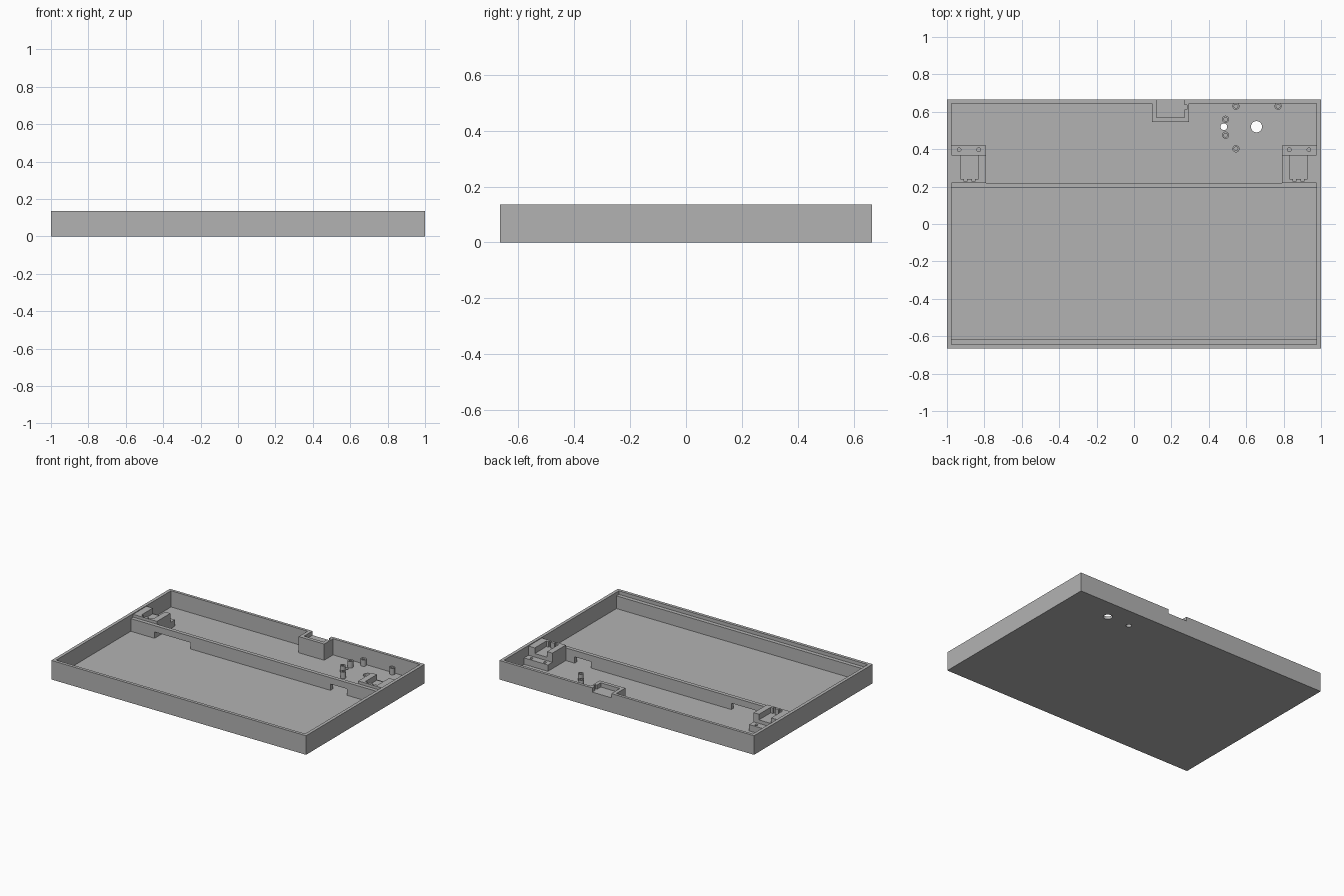
import bpy
import bmesh
from mathutils import Matrix

old = bpy.data.objects.get("Cube")
if old:
    bpy.data.objects.remove(old, do_unlink=True)

grey = bpy.data.materials.new("plain grey")
grey.use_nodes = True
colour = (0.45, 0.45, 0.45, 1)
grey.diffuse_color = colour
grey.node_tree.nodes["Principled BSDF"].inputs["Base Color"].default_value = colour

FLOOR = 0.02      # top of the tray floor
TOP = 0.135       # rim height
LEDGE = 0.11      # height of the panel supports


def finish(name, bm):
    mesh = bpy.data.meshes.new(name)
    bm.to_mesh(mesh)
    bm.free()
    mesh.materials.append(grey)
    obj = bpy.data.objects.new(name, mesh)
    bpy.context.collection.objects.link(obj)
    return obj


def box(name, x, y, z):
    """Box from (min, max) ranges on each axis."""
    bm = bmesh.new()
    size = [r[1] - r[0] for r in (x, y, z)]
    mid = [(r[1] + r[0]) / 2 for r in (x, y, z)]
    bmesh.ops.create_cube(bm, size=1, matrix=Matrix.Translation(mid) @ Matrix.Diagonal((*size, 1)))
    return finish(name, bm)


def cylinder(name, x, y, radius, z):
    bm = bmesh.new()
    bmesh.ops.create_cone(bm, cap_ends=True, segments=32, radius1=radius, radius2=radius,
                          depth=z[1] - z[0],
                          matrix=Matrix.Translation((x, y, (z[0] + z[1]) / 2)))
    return finish(name, bm)


def cut(obj, *cutters):
    """Subtract the cutters from the object, then remove them."""
    bpy.context.view_layer.objects.active = obj
    for cutter in cutters:
        cutter.hide_render = True
        mod = obj.modifiers.new("cut", "BOOLEAN")
        mod.operation = "DIFFERENCE"
        mod.solver = "EXACT"
        mod.object = cutter
        bpy.ops.object.modifier_apply(modifier=mod.name)
        bpy.data.objects.remove(cutter, do_unlink=True)


def smooth(obj):
    bpy.ops.object.select_all(action="DESELECT")
    obj.select_set(True)
    bpy.context.view_layer.objects.active = obj
    bpy.ops.object.shade_smooth_by_angle()


# Open tray with two floor holes and a rim notch at the back
tray = box("tray", (-1, 1), (-0.665, 0.665), (0, TOP))
cut(tray,
    box("inside", (-0.977, 0.977), (-0.643, 0.645), (FLOOR, 0.3)),
    box("rim_notch", (0.12, 0.27), (0.6, 0.7), (0.105, 0.3)),
    cylinder("small_hole", 0.48, 0.52, 0.018, (-0.1, 0.1)),
    cylinder("large_hole", 0.655, 0.52, 0.03, (-0.1, 0.1)))

# Ledge along the front wall
box("front_ledge", (-0.98, 0.98), (-0.645, -0.615), (0.015, LEDGE))

# Cross divider with two cable passages beneath it
divider = box("divider", (-0.98, 0.98), (0.193, 0.22), (0.015, LEDGE))
cut(divider,
    box("wide_passage", (-0.79, -0.51), (0.1, 0.3), (0, 0.065)),
    box("narrow_passage", (0.59, 0.72), (0.1, 0.3), (0, 0.065)))

# Hinge mounts: a tall pocketed block with a low screw step behind
for side, label in ((-1, "right"), (1, "left")):
    def span(a, b):
        return tuple(sorted((side * a, side * b)))

    block = box(label + "_mount", span(0.79, 0.98), (0.22, 0.37), (0.015, 0.13))
    cut(block, box("pocket", span(0.832, 0.928), (0.24, 0.4), (0.09, 0.3)))
    cut(block, *[box("slot", span(c - 0.008, c + 0.008), (0.226, 0.26), (0.09, 0.3))
                 for c in (0.858, 0.902)])
    step = box(label + "_mount_step", span(0.79, 0.98), (0.37, 0.42), (0.015, 0.065))
    cut(step, *[cylinder("screw_hole", side * c, 0.397, 0.01, (0.03, 0.1))
                for c in (0.83, 0.935)])

# Latch housing against the back wall, with a shallow open recess
latch = box("latch_housing", (0.095, 0.295), (0.545, 0.655), (0.015, TOP))
cut(latch,
    box("recess", (0.12, 0.27), (0.57, 0.7), (0.105, 0.3)),
    box("recess_notch", (0.255, 0.283), (0.612, 0.635), (0.105, 0.3)))

# Hollow screw posts
posts = [(0.49, 0.56), (0.49, 0.475), (0.545, 0.63), (0.77, 0.63), (0.545, 0.402)]
for i, (x, y) in enumerate(posts):
    post = cylinder("screw_post_%d" % (i + 1), x, y, 0.019, (0.015, 0.065))
    cut(post, cylinder("bore", x, y, 0.01, (0.025, 0.1)))
    smooth(post)
